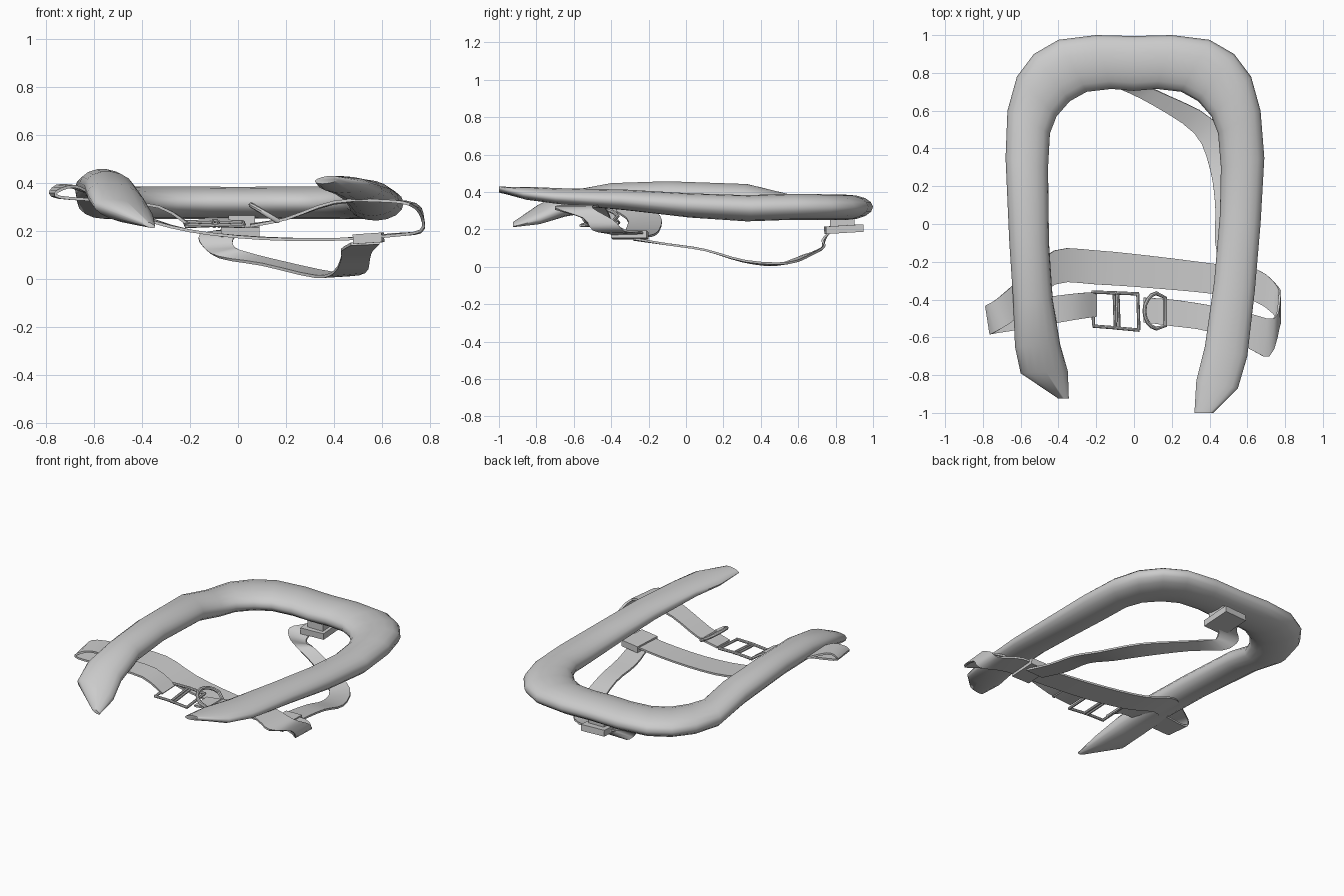
import bpy, bmesh, math
from mathutils import Vector as V

if "Cube" in bpy.data.objects:
    bpy.data.objects.remove(bpy.data.objects["Cube"])


def finish(name, bm, angle=40):
    bmesh.ops.recalc_face_normals(bm, faces=bm.faces)
    me = bpy.data.meshes.new(name)
    bm.to_mesh(me)
    bm.free()
    ob = bpy.data.objects.new(name, me)
    bpy.context.collection.objects.link(ob)
    bpy.ops.object.select_all(action='DESELECT')
    ob.select_set(True)
    bpy.context.view_layer.objects.active = ob
    bpy.ops.object.shade_smooth_by_angle(angle=math.radians(angle))
    return ob


def skin(bm, rings, closed=False):
    """Bridge point rings into a tube, capped unless closed."""
    vr = [[bm.verts.new(p) for p in r] for r in rings]
    n = len(vr[0])
    for k in range(len(vr) - (0 if closed else 1)):
        a, b = vr[k], vr[(k + 1) % len(vr)]
        for j in range(n):
            bm.faces.new((a[j], a[(j + 1) % n], b[(j + 1) % n], b[j]))
    if not closed:
        bm.faces.new(vr[0])
        bm.faces.new(vr[-1])


def catmull(pts, steps):
    out = []
    for i in range(len(pts) - 1):
        a, b, c, d = (pts[max(i - 1, 0)], pts[i], pts[i + 1], pts[min(i + 2, len(pts) - 1)])
        for s in range(steps):
            t = s / steps
            out.append(0.5 * (2 * b + (c - a) * t + (2 * a - 5 * b + 4 * c - d) * t * t
                              + (3 * b - a - 3 * c + d) * t ** 3))
    return out + [pts[-1]]


def ribbon(name, pairs, thick=0.012, steps=3):
    """Flat strap through pairs of edge points."""
    L = catmull([V(p[:3]) for p in pairs], steps)
    R = catmull([V(p[3:]) for p in pairs], steps)
    rings = []
    for i in range(len(L)):
        j, k = max(i - 1, 0), min(i + 1, len(L) - 1)
        n = (R[i] - L[i]).cross(L[k] + R[k] - L[j] - R[j]).normalized() * thick / 2
        rings.append([L[i] + n, R[i] + n, R[i] - n, L[i] - n])
    bm = bmesh.new()
    skin(bm, rings)
    return finish(name, bm)


def rods(name, lines, r=0.009, closed=False):
    """Round wire through each list of points."""
    bm = bmesh.new()
    for pts in lines:
        P = [V(p) for p in pts]
        n, rings = len(P), []
        for i in range(n):
            a = P[(i - 1) % n] if closed else P[max(i - 1, 0)]
            b = P[(i + 1) % n] if closed else P[min(i + 1, n - 1)]
            t = (b - a).normalized()
            u = t.cross(V((0.3, 0.1, 1))).normalized()
            w = t.cross(u)
            rings.append([P[i] + r * (u * math.cos(q * math.pi / 4) + w * math.sin(q * math.pi / 4))
                          for q in range(8)])
        skin(bm, rings, closed)
    return finish(name, bm)


def sleeve(name, a, b, c, h):
    """Flat box from corner a, spanned by vectors b and c, with height h."""
    a, b, c = V(a), V(b), V(c)
    up = b.cross(c).normalized() * h
    bm = bmesh.new()
    skin(bm, [[a, a + b, a + b + c, a + c], [p + up for p in (a, a + b, a + b + c, a + c)]])
    return finish(name, bm)


# Inflated U-shaped collar: outer edge, inner edge, thickness
left = [(-.40, -.925, .235, -.345, -.925, .215, .02), (-.60, -.79, .31, -.35, -.78, .25, .09),
        (-.63, -.65, .36, -.39, -.64, .31, .125), (-.64, -.4, .39, -.43, -.4, .365, .14),
        (-.66, -.1, .40, -.45, -.1, .375, .14), (-.68, .35, .38, -.455, .3, .36, .145)]
corner = [(.67, .6, .32, .445, .48, .32, .14), (.62, .78, .32, .41, .57, .32, .14),
          (.53, .90, .32, .34, .65, .315, .135), (.40, .975, .32, .25, .70, .315, .135),
          (.20, 1.0, .32, .12, .715, .315, .135)]
right = [(.69, .35, .315, .46, .3, .31, .14), (.67, 0, .33, .455, .05, .325, .13),
         (.64, -.35, .355, .425, -.3, .36, .11), (.60, -.7, .37, .375, -.65, .385, .085),
         (.55, -.87, .39, .33, -.83, .395, .07), (.42, -1, .42, .32, -1, .405, .03)]
mirrored = [(-a, b, c, -d, e, f, t) for a, b, c, d, e, f, t in corner]
middle = [(0, .995, .32, 0, .705, .315, .13)]
rings = []
for s in left + mirrored + middle + corner[::-1] + right:
    o, i = V(s[:3]), V(s[3:6])
    w = (o - i) / 2
    d = w.normalized()
    up = (V((0, 0, 1)) - d * d.z).normalized() * s[6] / 2
    rings.append([(o + i) / 2 + w * math.cos(q * math.pi / 8) + up * math.sin(q * math.pi / 8)
                  for q in range(16)])
bm = bmesh.new()
skin(bm, rings)
finish("inflated_collar", bm, 60)

# Waist belt: left front, round the back, right front
ribbon("waist_belt", [
    (-.20, -.36, .225, -.20, -.49, .22), (-.33, -.37, .30, -.33, -.51, .30),
    (-.55, -.40, .325, -.55, -.55, .325), (-.75, -.44, .34, -.74, -.58, .34),
    (-.78, -.43, .365, -.75, -.58, .365), (-.73, -.40, .39, -.68, -.54, .385),
    (-.60, -.29, .35, -.60, -.48, .35), (-.42, -.14, .27, -.42, -.32, .26),
    (-.20, -.14, .20, -.20, -.32, .20), (.10, -.17, .17, .10, -.34, .168),
    (.42, -.21, .165, .42, -.37, .165), (.65, -.24, .185, .64, -.41, .18),
    (.76, -.33, .195, .76, -.50, .20), (.77, -.39, .25, .765, -.55, .26),
    (.74, -.50, .31, .715, -.70, .31), (.60, -.47, .325, .60, -.655, .325),
    (.40, -.43, .315, .40, -.57, .32), (.20, -.40, .25, .20, -.54, .25),
    (.05, -.39, .225, .05, -.52, .22)])

# Hanging strap from the back of the collar to the belt
ribbon("hanging_strap", [
    (-.06, .90, .20, .09, .90, .20), (-.10, .82, .195, .05, .82, .195),
    (-.16, .765, .18, -.01, .765, .18), (-.15, .74, .14, -.02, .73, .14),
    (-.08, .72, .09, .03, .74, .11), (.10, .63, .06, .18, .68, .07),
    (.32, .48, .01, .42, .55, .02), (.40, .30, .03, .53, .32, .03),
    (.43, .10, .09, .55, .10, .09), (.43, -.10, .12, .56, -.10, .12),
    (.47, -.28, .145, .59, -.28, .15)])

# Sewn sleeves holding the straps
sleeve("back_sleeve", (-.07, .74, .175), (.16, .01, 0), (0, .2, .012), .04)
sleeve("collar_tab", (-.04, .77, .21), (.11, 0, 0), (0, .13, 0), .06)
sleeve("belt_sleeve", (.48, -.39, .145), (.12, -.01, .008), (.01, .19, 0), .04)

# Double-window buckle
xs = (-.22, -.105, -.085, .02)
rods("buckle", [[(x, -.365 - .02 * (x + .2), .235), (x + .006, -.54 - .1 * (x + .2), .22)] for x in xs]
     + [[(-.225, -.36, .235), (-.09, -.365, .24)], [(-.1, -.365, .24), (.025, -.37, .235)],
        [(-.22, -.54, .22), (-.09, -.55, .225)], [(-.1, -.55, .225), (.03, -.562, .22)]])

# Tilted D-ring on the right strap
ring = [(.165, -.39), (.165, -.54)]
ring += [(.13 - .075 * math.cos(t), -.46 + .095 * math.sin(t))
         for t in [math.radians(a) for a in range(-80, 81, 20)]]
rods("d_ring", [[(x, y, .305 - (x - .06) * .6) for x, y in ring]], .011, True)
